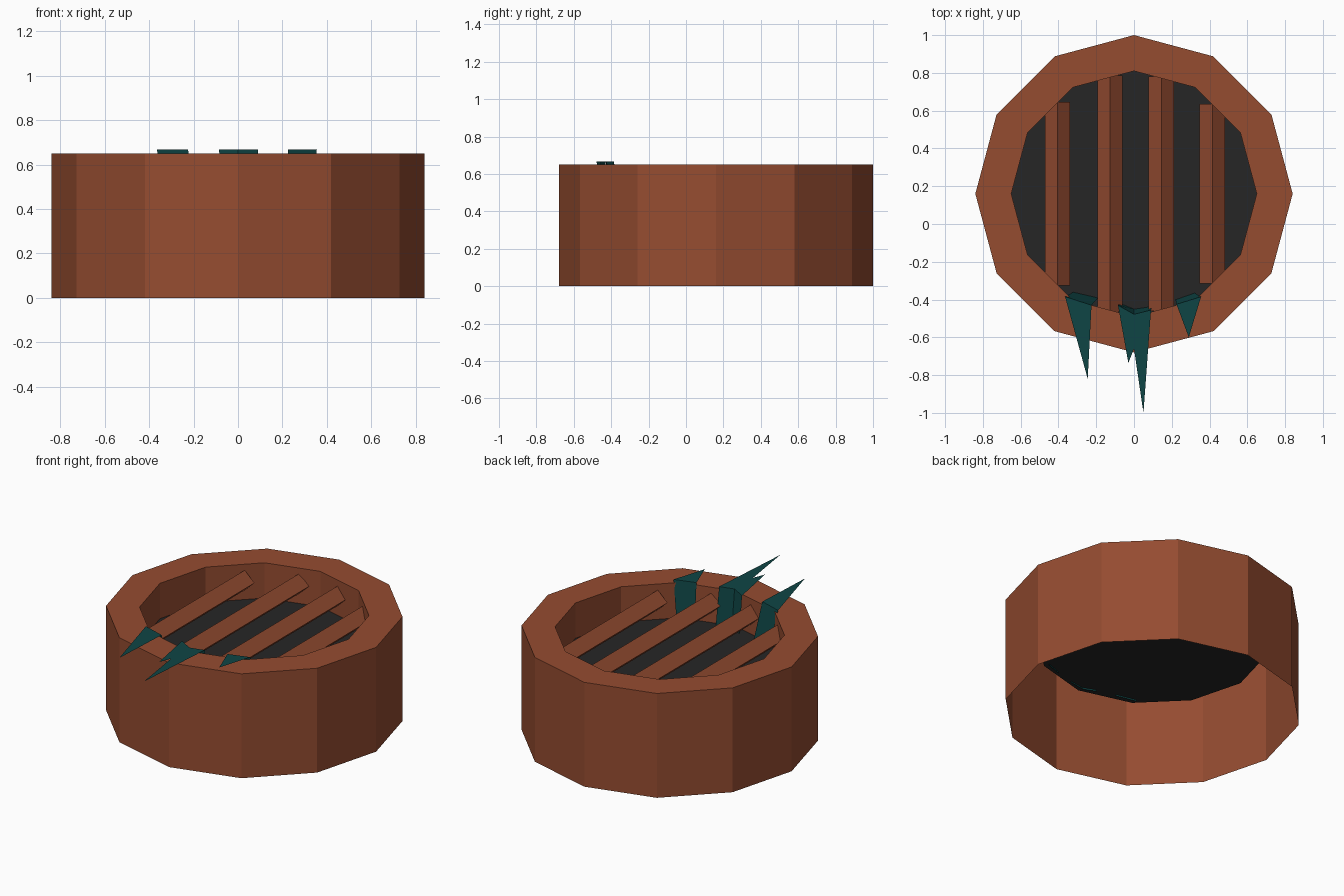
import bpy, bmesh, math

if "Cube" in bpy.data.objects:
    bpy.data.objects.remove(bpy.data.objects["Cube"])

CY = 0.16                      # centre of the drum in y
R_OUT, R_IN = 0.84, 0.65
H, FLOOR = 0.65, 0.43


def material(name, rgb):
    m = bpy.data.materials.new(name)
    m.diffuse_color = (*rgb, 1)
    m.use_nodes = True
    m.node_tree.nodes["Principled BSDF"].inputs["Base Color"].default_value = m.diffuse_color
    return m


BROWN = material("rust brown", (0.30, 0.072, 0.030))
BLACK = material("charcoal", (0.019, 0.019, 0.019))
TEAL = material("dark teal", (0.0045, 0.060, 0.060))


def make(name, bm, mat):
    me = bpy.data.meshes.new(name)
    bm.to_mesh(me)
    bm.free()
    me.materials.append(mat)
    ob = bpy.data.objects.new(name, me)
    bpy.context.collection.objects.link(ob)
    return ob


def ring(bm, r, z, n=12):
    return [bm.verts.new((r * math.cos(2 * math.pi * i / n),
                          CY + r * math.sin(2 * math.pi * i / n), z)) for i in range(n)]


def bridge(bm, a, b):
    n = len(a)
    for i in range(n):
        j = (i + 1) % n
        bm.faces.new((a[i], a[j], b[j], b[i]))


# drum: outer wall, flat rim, inner wall (open underneath)
bm = bmesh.new()
rings = [ring(bm, r, z) for r, z in ((R_OUT, 0), (R_OUT, H), (R_IN, H), (R_IN, FLOOR))]
for a, b in zip(rings, rings[1:]):
    bridge(bm, a, b)
make("drum", bm, BROWN)

# dark floor of the recess
bm = bmesh.new()
bm.faces.new(ring(bm, R_IN, FLOOR))
make("recess_floor", bm, BLACK)

# grate bars: square rods standing on edge
for i, (x, half) in enumerate(((-0.405, 0.485), (-0.127, 0.625), (0.145, 0.62), (0.415, 0.475))):
    bm = bmesh.new()
    ends = []
    for y in (CY - half, CY + half):
        ends.append([bm.verts.new((x + dx, y, 0.55 + dz)) for dx, dz in
                     ((0.067, 0), (0, 0.062), (-0.067, 0), (0, -0.062))])
    bridge(bm, ends[0], ends[1])
    bm.faces.new(ends[0][::-1])
    bm.faces.new(ends[1])
    bmesh.ops.recalc_face_normals(bm, faces=bm.faces)
    make(f"grate_bar_{i + 1}", bm, BROWN)


# drips: flat spikes over the rim, joined to a strip down the inner wall
def drip(name, edge, tips, low):
    bm = bmesh.new()
    top = [bm.verts.new((x, y, 0.667)) for x, y in edge]
    bot = [bm.verts.new((x, y, 0.42)) for x, y in low]
    spikes = [bm.verts.new((x, y, 0.667)) for x, y in tips]
    bm.faces.new(spikes + top[::-1])
    for i in range(len(top) - 1):
        bm.faces.new((top[i], top[i + 1], bot[i + 1], bot[i]))
    make(name, bm, TEAL)


drip("drip_left", [(-0.365, -0.385), (-0.225, -0.43)], [(-0.245, -0.82)],
     [(-0.32, -0.36), (-0.19, -0.39)])
drip("drip_middle", [(-0.085, -0.43), (0, -0.478), (0.09, -0.455)],
     [(-0.03, -0.735), (0, -0.66), (0.05, -1.0)],
     [(-0.075, -0.42), (0, -0.45), (0.10, -0.435)])
drip("drip_right", [(0.225, -0.425), (0.355, -0.385)], [(0.29, -0.60)],
     [(0.22, -0.40), (0.32, -0.365)])
